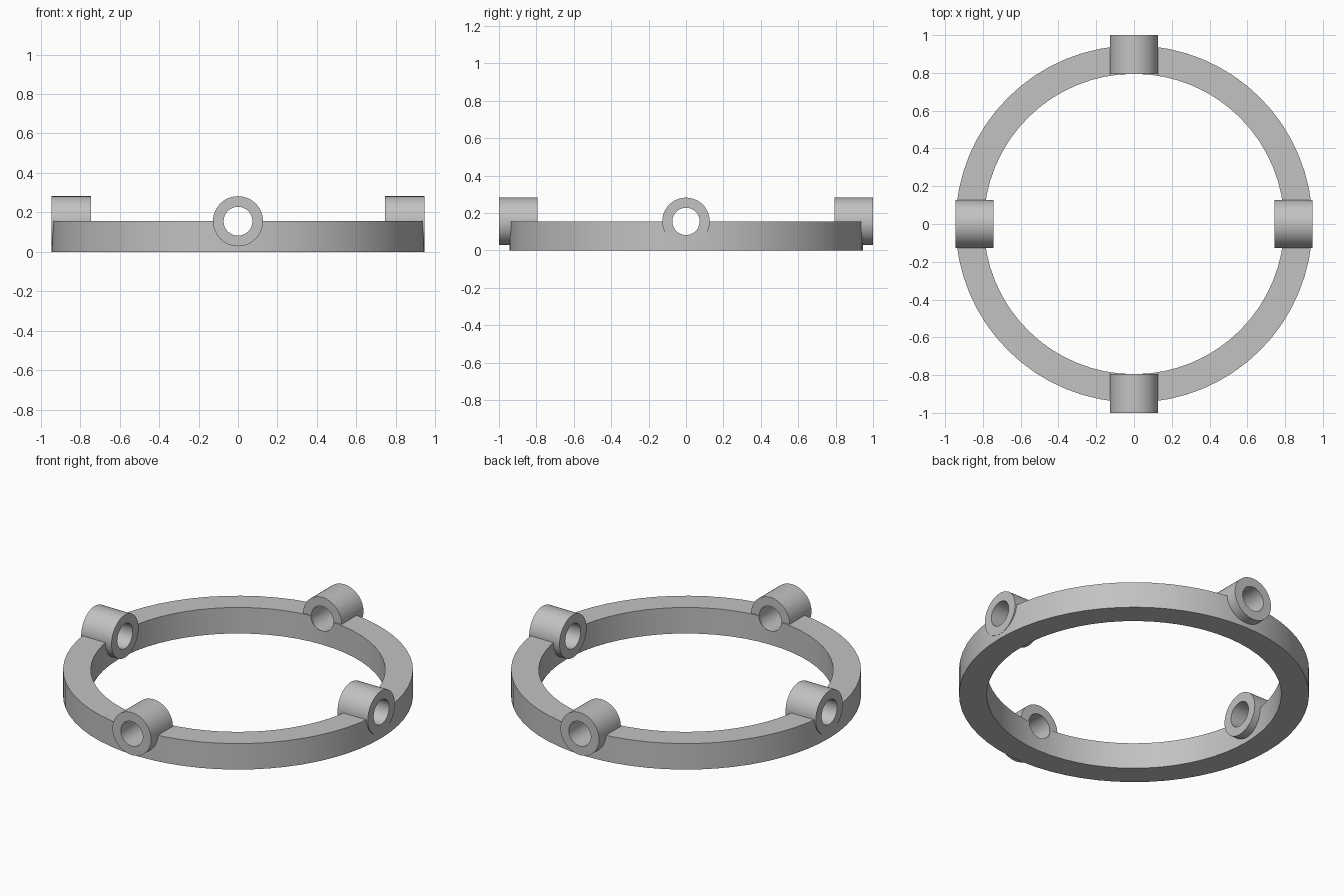
import bpy, bmesh, math
from mathutils import Matrix

cube = bpy.data.objects.get("Cube")
if cube:
    bpy.data.objects.remove(cube, do_unlink=True)

RING_OUTER, RING_INNER, RING_HEIGHT = 0.945, 0.795, 0.155
TUBE_RADIUS, BORE_RADIUS = 0.127, 0.073

grey = bpy.data.materials.new("plain grey")
grey.use_nodes = True
colour = (0.54, 0.54, 0.54, 1)
grey.diffuse_color = colour
grey.node_tree.nodes["Principled BSDF"].inputs["Base Color"].default_value = colour


def make_object(name, bm):
    mesh = bpy.data.meshes.new(name)
    bm.to_mesh(mesh)
    bm.free()
    mesh.materials.append(grey)
    obj = bpy.data.objects.new(name, mesh)
    bpy.context.collection.objects.link(obj)
    return obj


def hollow_cylinder(name, outer, inner, low, high, sides, matrix=Matrix()):
    """Spin a rectangular section around z, then place it with a matrix."""
    bm = bmesh.new()
    section = [(inner, low), (outer, low), (outer, high), (inner, high)]
    loops = []
    for i in range(sides):
        a = math.tau * i / sides
        loops.append([bm.verts.new((r * math.cos(a), r * math.sin(a), z)) for r, z in section])
    for i, here in enumerate(loops):
        there = loops[(i + 1) % sides]
        for j in range(4):
            k = (j + 1) % 4
            bm.faces.new((here[j], there[j], there[k], here[k]))
    bmesh.ops.recalc_face_normals(bm, faces=bm.faces)
    bm.transform(matrix)
    return make_object(name, bm)


def smooth(obj):
    bpy.ops.object.select_all(action="DESELECT")
    obj.select_set(True)
    bpy.context.view_layer.objects.active = obj
    bpy.ops.object.shade_smooth_by_angle(angle=math.radians(30))


# Main ring
ring = hollow_cylinder("ring", RING_OUTER, RING_INNER, 0, RING_HEIGHT, 64)

# Four radial sockets: the front and back pair sits slightly further out
sockets = [("left_socket", 0, 0.745, 0.945), ("back_socket", 90, 0.795, 1.0),
           ("right_socket", 180, 0.745, 0.945), ("front_socket", 270, 0.795, 1.0)]
tubes, cutters = [], []
for name, angle, start, end in sockets:
    place = (Matrix.Translation((0, 0, RING_HEIGHT))
             @ Matrix.Rotation(math.radians(angle), 4, "Z")
             @ Matrix.Rotation(math.radians(90), 4, "Y"))
    tubes.append(hollow_cylinder(name, TUBE_RADIUS, BORE_RADIUS, start, end, 48, place))

    # Bore cutter that opens the ring behind each socket
    bm = bmesh.new()
    bmesh.ops.create_cone(bm, cap_ends=True, segments=48, radius1=BORE_RADIUS + 0.001,
                          radius2=BORE_RADIUS + 0.001, depth=0.6,
                          matrix=place @ Matrix.Translation((0, 0, 0.87)))
    cutter = make_object(name + "_cutter", bm)
    cutter.hide_render = True
    cutters.append(cutter)

# Cut the bores through the ring
bpy.context.view_layer.objects.active = ring
for cutter in cutters:
    cut = ring.modifiers.new("bore", "BOOLEAN")
    cut.operation = "DIFFERENCE"
    cut.solver = "EXACT"
    cut.object = cutter
    bpy.ops.object.modifier_apply(modifier=cut.name)
    bpy.data.objects.remove(cutter, do_unlink=True)

for part in [ring] + tubes:
    smooth(part)
